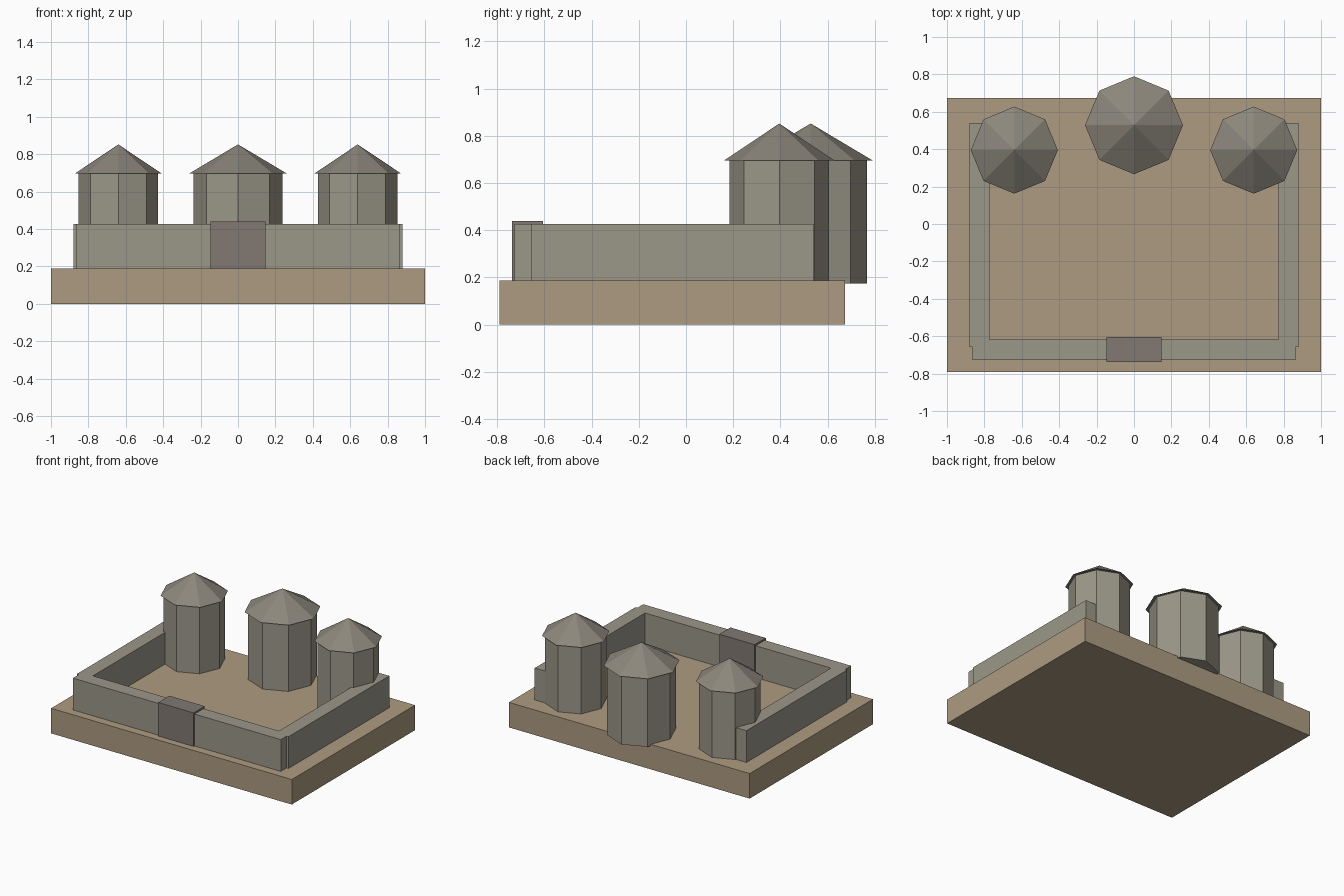
import bpy

if "Cube" in bpy.data.objects:
    bpy.data.objects.remove(bpy.data.objects["Cube"])


def material(name, rgb):
    m = bpy.data.materials.new(name)
    m.diffuse_color = (*rgb, 1)
    m.use_nodes = True
    m.node_tree.nodes["Principled BSDF"].inputs["Base Color"].default_value = m.diffuse_color
    return m


SAND = material("sand", (0.42, 0.33, 0.22))
STONE = material("stone", (0.33, 0.31, 0.25))
DARK_STONE = material("dark_stone", (0.22, 0.19, 0.17))
ROOF = material("roof_slate", (0.26, 0.24, 0.20))


def box(name, x, y, z, mat):
    """Box from (min, max) pairs on each axis."""
    bpy.ops.mesh.primitive_cube_add(size=1)
    o = bpy.context.object
    o.name = name
    for v in o.data.vertices:
        v.co = [a + (b - a) * (c + 0.5) for (a, b), c in zip((x, y, z), v.co)]
    o.data.materials.append(mat)
    return o


def cone(name, x, y, r1, r2, z0, z1, mat):
    """Eight-sided cone or prism with corners on the axes."""
    bpy.ops.mesh.primitive_cone_add(vertices=8, radius1=r1, radius2=r2,
                                    depth=z1 - z0, location=(x, y, (z0 + z1) / 2))
    o = bpy.context.object
    o.name = name
    o.data.materials.append(mat)
    return o


FOOT = 0.175   # walls and towers sink slightly into the base
WALL_TOP = 0.427
EAVES = 0.696

# Ground slab
box("base", (-1, 1), (-0.79, 0.673), (0, 0.188), SAND)

# Front wall and gatehouse
box("front_wall", (-0.864, 0.864), (-0.726, -0.618), (FOOT, WALL_TOP), STONE)
box("gatehouse", (-0.147, 0.147), (-0.737, -0.605), (FOOT, 0.44), DARK_STONE)

# Side walls
for side, s in (("left", -1), ("right", 1)):
    box(side + "_wall", tuple(sorted((s * 0.773, s * 0.88))), (-0.657, 0.539),
        (FOOT, WALL_TOP), STONE)

# Towers with overhanging pointed roofs
for side, x, y, r in (("left", -0.64, 0.395, 0.2115),
                      ("middle", 0, 0.528, 0.238),
                      ("right", 0.64, 0.395, 0.2115)):
    cone(side + "_tower", x, y, r, r, FOOT, EAVES, STONE)
    cone(side + "_tower_roof", x, y, r * 1.1, 0, EAVES, 0.852, ROOF)
